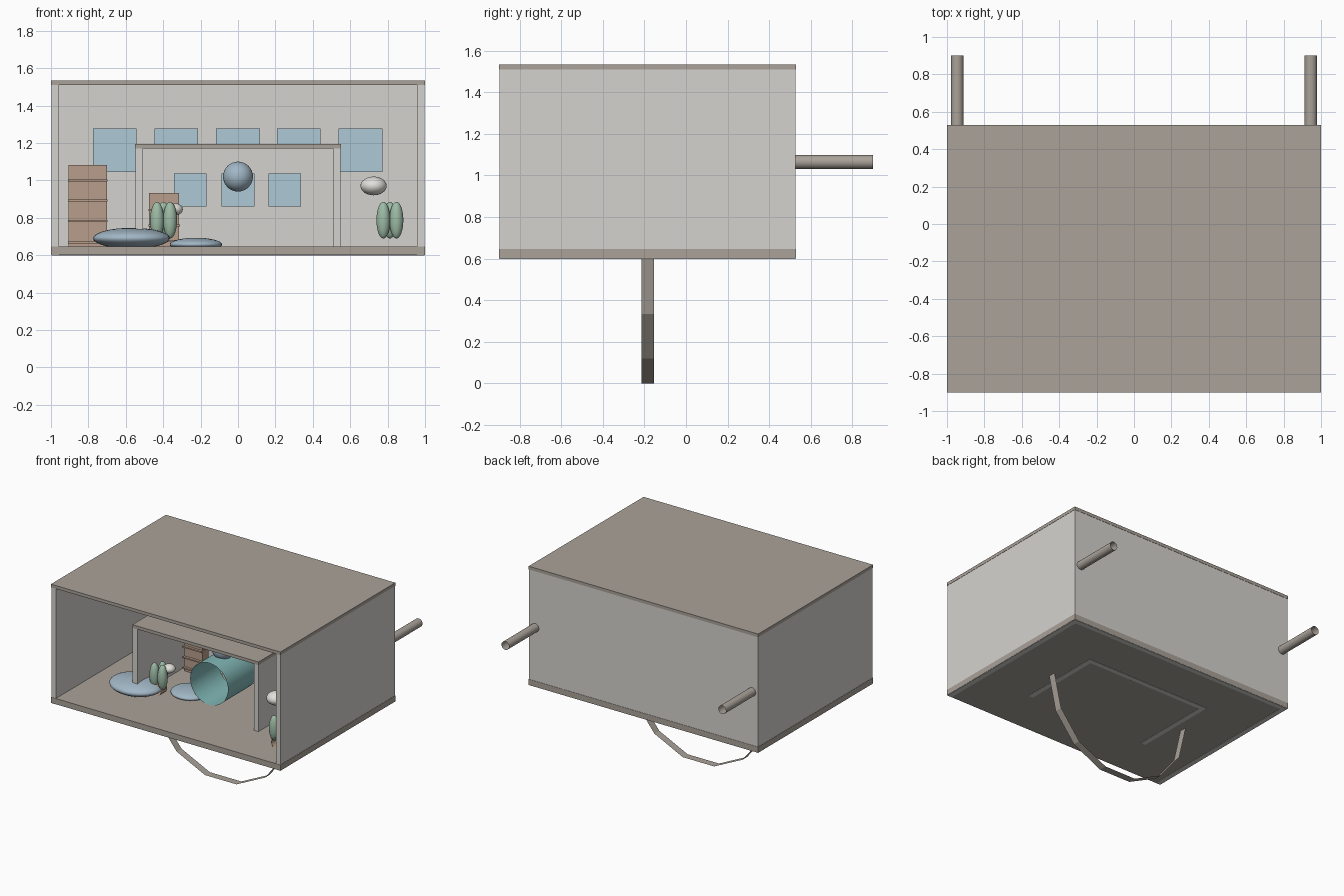
import bpy, bmesh
from math import pi, sin, cos

if "Cube" in bpy.data.objects:
    bpy.data.objects.remove(bpy.data.objects["Cube"])

CY = -0.185  # depth centre of both rooms


def mat(name, r, g, b):
    m = bpy.data.materials.new(name)
    m.diffuse_color = (r, g, b, 1)
    m.use_nodes = True
    m.node_tree.nodes["Principled BSDF"].inputs["Base Color"].default_value = m.diffuse_color
    return m


TAN = mat("tan_board", 0.40, 0.36, 0.32)
WALL = mat("wall_white", 0.66, 0.65, 0.62)
GLASS = mat("window_blue", 0.42, 0.58, 0.66)
BLUE = mat("cushion_blue", 0.36, 0.47, 0.56)
TEAL = mat("tunnel_teal", 0.22, 0.48, 0.47)
GREEN = mat("leaf_green", 0.34, 0.50, 0.38)
WOOD = mat("wood", 0.48, 0.34, 0.26)
WHITE = mat("lamp_white", 0.75, 0.74, 0.70)


def box(name, x, y, z, m):
    """Box from (min, max) ranges on each axis."""
    bpy.ops.mesh.primitive_cube_add(size=1, location=[sum(r) / 2 for r in (x, y, z)])
    o = bpy.context.object
    o.name = name
    o.scale = [r[1] - r[0] for r in (x, y, z)]
    o.data.materials.append(m)
    return o


def ball(name, loc, radii, m):
    bpy.ops.mesh.primitive_uv_sphere_add(segments=32, ring_count=16, radius=1, location=loc)
    o = bpy.context.object
    o.name = name
    o.scale = radii
    o.data.materials.append(m)
    bpy.ops.object.shade_smooth()
    return o


def tube(name, x, z, y0, y1, r, m):
    """Open thin tube running front to back."""
    bpy.ops.mesh.primitive_cylinder_add(vertices=32, radius=r, depth=y1 - y0,
                                        end_fill_type='NOTHING',
                                        location=(x, (y0 + y1) / 2, z), rotation=(pi / 2, 0, 0))
    o = bpy.context.object
    o.name = name
    o.data.materials.append(m)
    bpy.ops.object.shade_smooth()
    return o


def room(name, w, y0, y1, top):
    """Roof, two side walls and a back wall, open at the front."""
    t = 0.04
    box(name + "_roof", (-w, w), (y0, y1), (top - 0.025, top), TAN)
    e = w - 0.002
    for side, s in (("left", -1), ("right", 1)):
        box(f"{name}_{side}_wall", sorted((s * (e - t), s * e)), (y0 + 0.002, y1 - 0.002),
            (0.598, top - 0.025), WALL)
    box(name + "_back_wall", (-e + t, e - t), (y1 - t, y1 - 0.002), (0.598, top - 0.025), WALL)


def windows(name, xs, y, z, size):
    h = size / 2
    for i, x in enumerate(xs):
        box(f"{name}_{i}", (x - h, x + h), (y - 0.012, y), (z - h, z + h), GLASS)


def shelf(name, x, y, w, top, depth, levels):
    box(name + "_body", (x - w / 2, x + w / 2), (y, y + depth), (0.645, top), WOOD)
    for i, z in enumerate(levels):
        box(f"{name}_board_{i}", (x - w / 2 - 0.004, x + w / 2 + 0.004),
            (y - 0.02, y + depth), (z - 0.005, z + 0.005), WOOD)


def plant(name, x, y):
    tube(name + "_pot", x, 0.685, y - 0.04, y + 0.04, 0.04, WOOD)
    for i, (dx, dy) in enumerate(((-0.035, -0.01), (0.035, -0.01), (0, 0.04))):
        ball(f"{name}_leaf_{i}", (x + dx, y + dy, 0.787), (0.037, 0.037, 0.098), GREEN)


# Outer and inner rooms on a shared floor
box("floor", (-1, 1), (-0.9, 0.53), (0.6, 0.645), TAN)
room("outer", 1.0, -0.9, 0.53, 1.535)
room("inner", 0.55, -0.53, 0.16, 1.195)
windows("outer_window", (-0.66, -0.33, 0, 0.325, 0.655), 0.49, 1.16, 0.233)
windows("inner_window", (-0.255, 0, 0.25), 0.12, 0.948, 0.175)

# Rear tubes
for side, s in (("left", -1), ("right", 1)):
    tube("rear_tube_" + side, s * 0.945, 1.065, 0.528, 0.9, 0.033, TAN)

# Curved strap beneath the floor, seven flat pieces
bm = bmesh.new()
R = 0.6 / cos(pi / 14)
rows = [[bm.verts.new((R * cos(pi + pi * i / 7), CY + d, 0.6 + R * sin(pi + pi * i / 7)))
         for d in (-0.03, 0.03)] for i in range(8)]
for a, b in zip(rows, rows[1:]):
    bm.faces.new((a[0], b[0], b[1], a[1]))
me = bpy.data.meshes.new("under_strap")
bm.to_mesh(me)
bm.free()
me.materials.append(TAN)
bpy.context.collection.objects.link(bpy.data.objects.new("under_strap", me))

# Tunnel and globe in the inner room
tube("tunnel", 0, 0.81, -0.36, -0.01, 0.165, TEAL)
ball("globe", (0, CY, 1.02), (0.08, 0.08, 0.08), BLUE)

# Furnishings
shelf("large_shelf", -0.803, 0.33, 0.205, 1.083, 0.1, (0.668, 0.783, 0.892, 1.0))
shelf("small_shelf", -0.395, 0.01, 0.16, 0.932, 0.07, (0.675, 0.758, 0.842))
ball("large_cushion", (-0.57, -0.45, 0.69), (0.205, 0.17, 0.056), BLUE)
ball("small_cushion", (-0.225, -0.28, 0.657), (0.14, 0.13, 0.036), BLUE)
plant("left_plant", -0.398, -0.41)
plant("right_plant", 0.812, -0.65)
ball("large_lamp", (0.725, -0.56, 0.97), (0.07, 0.07, 0.05), WHITE)
ball("small_lamp", (-0.34, -0.37, 0.845), (0.045, 0.045, 0.033), WHITE)
